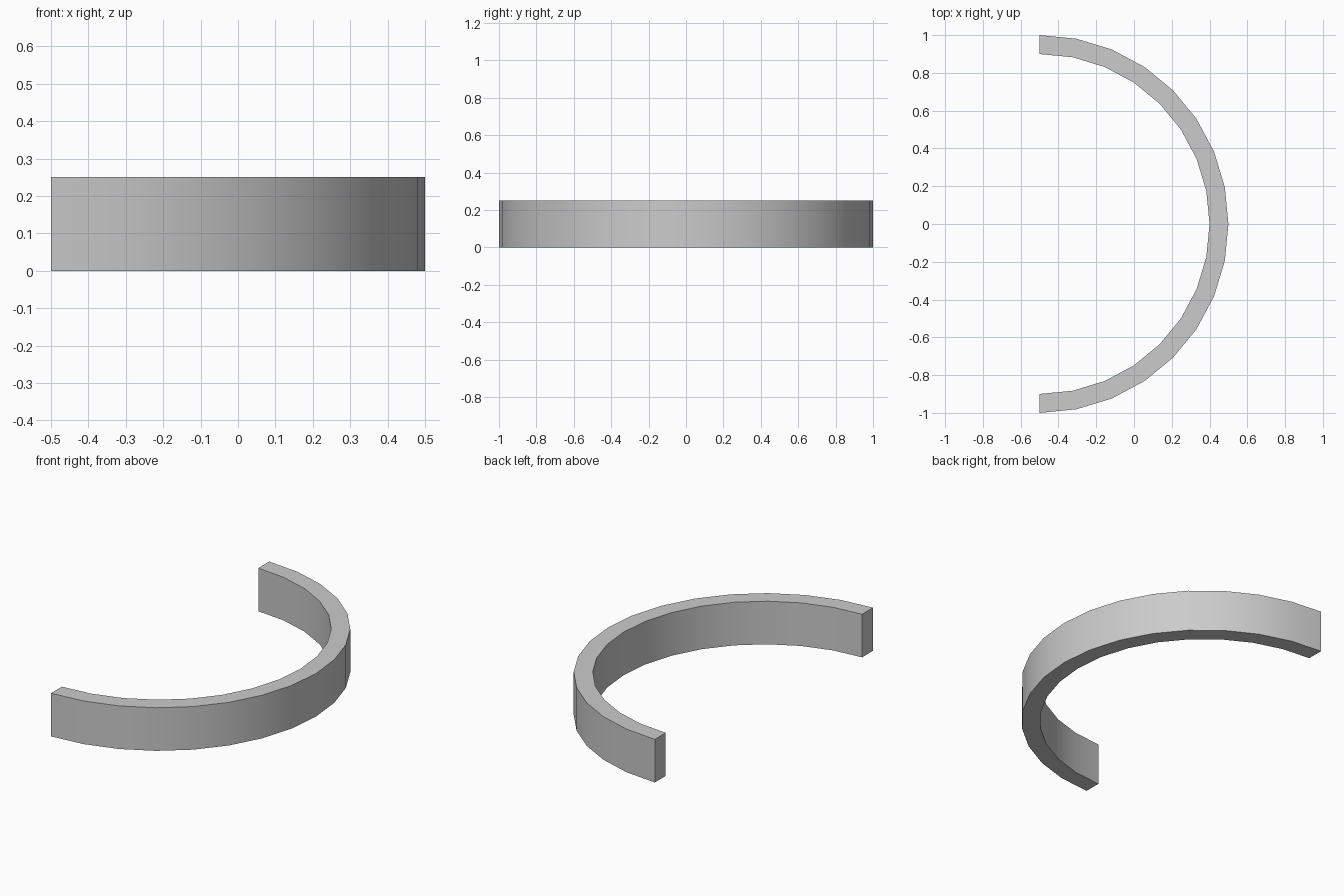
import bpy, bmesh
from math import pi, cos, sin, radians

if "Cube" in bpy.data.objects:
    bpy.data.objects.remove(bpy.data.objects["Cube"])

OUTER, INNER, HEIGHT, SEGMENTS = 1.0, 0.9, 0.25, 16
CENTRE_X = -0.5

# Rectangular cross-section swept round a half circle
profile = [(INNER, 0), (OUTER, 0), (OUTER, HEIGHT), (INNER, HEIGHT)]
bm = bmesh.new()
rings = []
for i in range(SEGMENTS + 1):
    a = -pi / 2 + pi * i / SEGMENTS
    rings.append([bm.verts.new((CENTRE_X + r * cos(a), r * sin(a), z)) for r, z in profile])
for a, b in zip(rings, rings[1:]):
    for k in range(4):
        n = (k + 1) % 4
        bm.faces.new((a[k], a[n], b[n], b[k]))

# End caps
bm.faces.new(rings[0])
bm.faces.new(rings[-1])
bmesh.ops.recalc_face_normals(bm, faces=bm.faces)

mesh = bpy.data.meshes.new("half_ring")
bm.to_mesh(mesh)
bm.free()
ring = bpy.data.objects.new("half_ring", mesh)
bpy.context.collection.objects.link(ring)

# Smooth curved walls, sharp rims
bpy.context.view_layer.objects.active = ring
ring.select_set(True)
bpy.ops.object.shade_smooth_by_angle(angle=radians(30))
